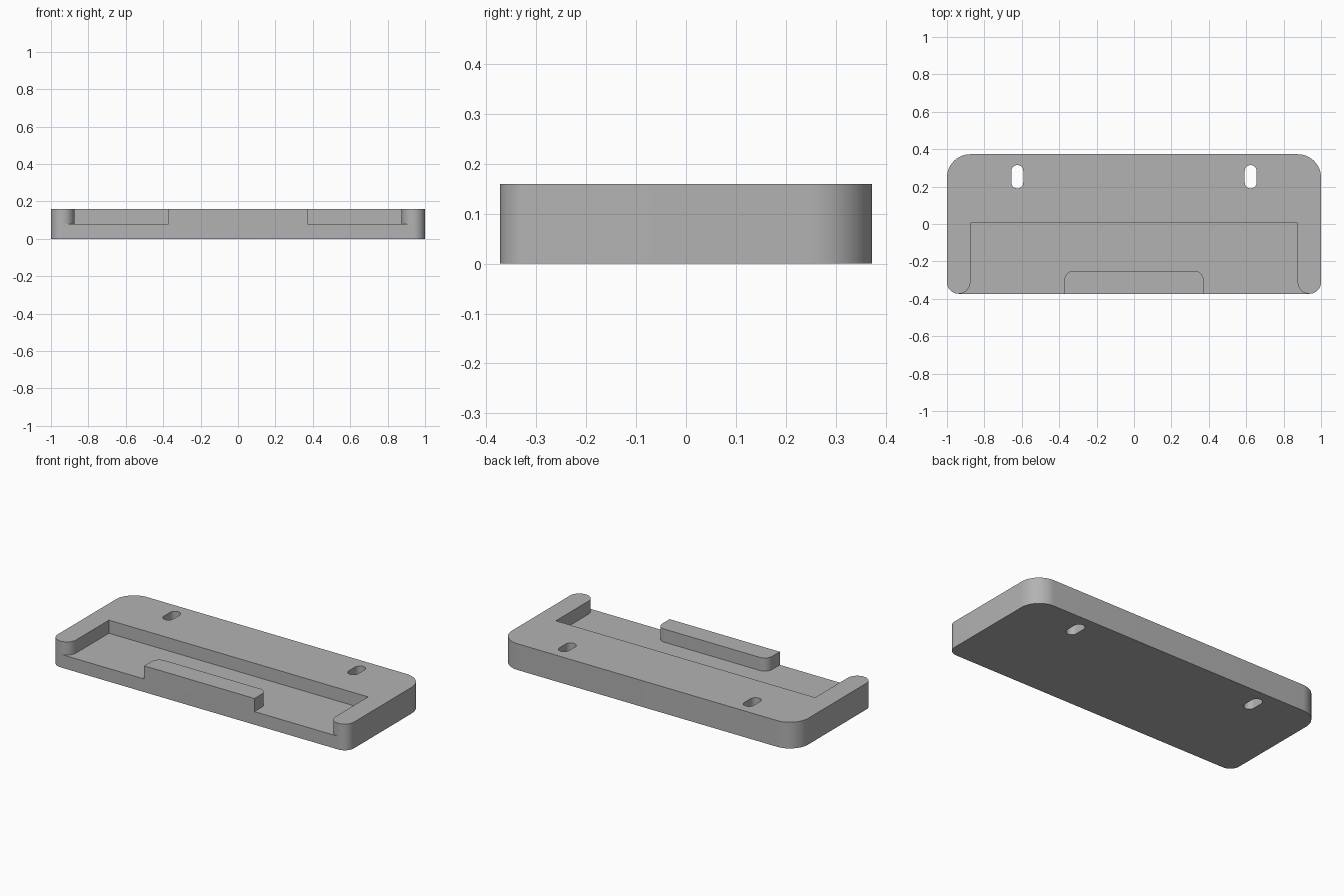
import bpy, bmesh, math

cube = bpy.data.objects.get("Cube")
if cube:
    bpy.data.objects.remove(cube, do_unlink=True)

WIDTH, DEPTH = 1.0, 0.373       # half sizes
TOP, FLOOR = 0.16, 0.08
BACK_R, ARM_R, TAB_R, SLOT_R = 0.125, 0.0625, 0.05, 0.032

grey = bpy.data.materials.new("plain grey")
grey.use_nodes = True
grey.diffuse_color = (0.45, 0.45, 0.45, 1)
grey.node_tree.nodes["Principled BSDF"].inputs["Base Color"].default_value = grey.diffuse_color


def arc(cx, cy, r, start, end, steps=16):
    """Points along an arc, angles in degrees."""
    angles = [math.radians(start + (end - start) * i / steps) for i in range(steps + 1)]
    return [(cx + r * math.cos(a), cy + r * math.sin(a)) for a in angles]


def mirrored(half):
    """Close a right-hand half outline with its mirror image."""
    return half + [(-x, y) for x, y in reversed(half)]


def prism(name, outline, z0, z1):
    bm = bmesh.new()
    face = bm.faces.new([bm.verts.new((x, y, z0)) for x, y in outline])
    grown = bmesh.ops.extrude_face_region(bm, geom=[face])["geom"]
    verts = [v for v in grown if isinstance(v, bmesh.types.BMVert)]
    bmesh.ops.translate(bm, verts=verts, vec=(0, 0, z1 - z0))
    bmesh.ops.recalc_face_normals(bm, faces=bm.faces)
    mesh = bpy.data.meshes.new(name)
    bm.to_mesh(mesh)
    bm.free()
    mesh.materials.append(grey)
    obj = bpy.data.objects.new(name, mesh)
    bpy.context.collection.objects.link(obj)
    return obj


def cut(body, cutter):
    cutter.hide_render = True
    mod = body.modifiers.new("cut", "BOOLEAN")
    mod.operation, mod.solver, mod.object = "DIFFERENCE", "EXACT", cutter
    bpy.context.view_layer.objects.active = body
    bpy.ops.object.modifier_apply(modifier=mod.name)
    bpy.data.objects.remove(cutter, do_unlink=True)


# Plate with large rear corners and small front corners
plate = prism("mounting_plate", mirrored(
    arc(WIDTH - ARM_R, ARM_R - DEPTH, ARM_R, -90, 0)
    + arc(WIDTH - BACK_R, DEPTH - BACK_R, BACK_R, 0, 90)), 0, TOP)

# Open-fronted pocket, leaving rounded arms and a raised front tab
pocket = mirrored(
    [(0.372, -0.5), (WIDTH - ARM_R, -0.5)]
    + arc(WIDTH - ARM_R, ARM_R - DEPTH, ARM_R, 270, 180)
    + [(WIDTH - 2 * ARM_R, 0.005)])
tab = arc(-0.372 + TAB_R, -0.25 - TAB_R, TAB_R, 180, 90)
pocket += tab + [(-x, y) for x, y in reversed(tab)]
cut(plate, prism("pocket_cutter", pocket, FLOOR, 0.3))

# Screw slots through the rear strip
for x in (-0.624, 0.624):
    slot = (arc(x, 0.315 - SLOT_R, SLOT_R, 0, 180)
            + arc(x, 0.19 + SLOT_R, SLOT_R, 180, 360))
    cut(plate, prism("slot_cutter", slot, -0.1, 0.3))

# Smooth the rounded walls, keep the edges crisp
bpy.ops.object.select_all(action="DESELECT")
plate.select_set(True)
bpy.context.view_layer.objects.active = plate
bpy.ops.object.shade_smooth_by_angle(angle=math.radians(30))
